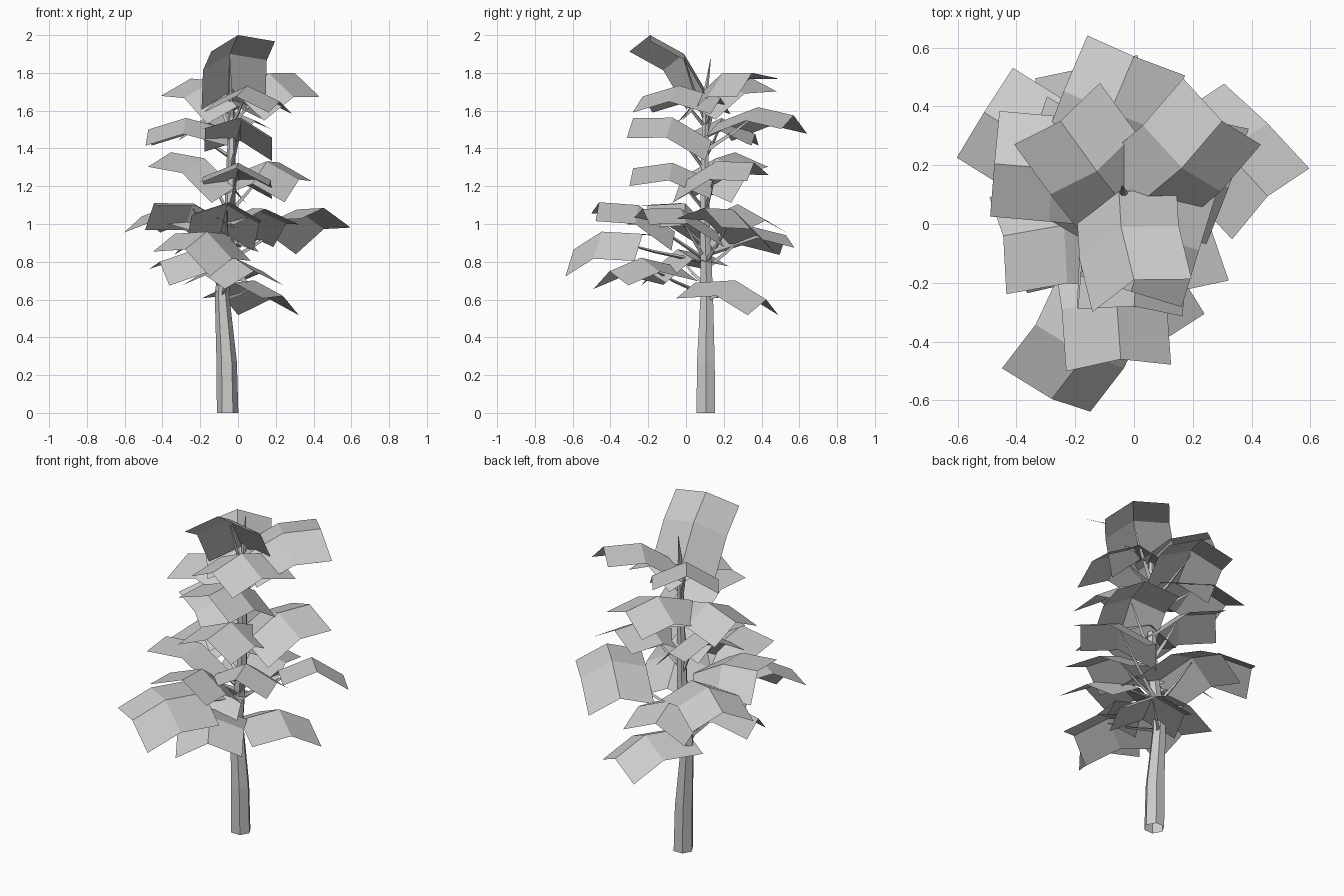
import bpy
import bmesh
from math import radians, cos, sin, pi
from mathutils import Matrix, Vector

default_cube = bpy.data.objects.get("Cube")
if default_cube:
    bpy.data.objects.remove(default_cube, do_unlink=True)

# One plain grey for the whole tree
grey = bpy.data.materials.new("plain_grey")
grey.use_nodes = True
colour = (0.6, 0.6, 0.6, 1.0)
grey.diffuse_color = colour
grey.node_tree.nodes["Principled BSDF"].inputs["Base Color"].default_value = colour


def finish(name, bm):
    """Turn a bmesh into a flat shaded object in the scene."""
    mesh = bpy.data.meshes.new(name)
    bm.to_mesh(mesh)
    bm.free()
    mesh.materials.append(grey)
    obj = bpy.data.objects.new(name, mesh)
    bpy.context.collection.objects.link(obj)
    return obj


def tube(name, path, sides):
    """Loft a tapered tube, open at the foot, through (centre, radius) pairs."""
    bm = bmesh.new()
    rings = []
    for i, (centre, radius) in enumerate(path):
        before = Vector(path[max(i - 1, 0)][0])
        after = Vector(path[min(i + 1, len(path) - 1)][0])
        # Nearly vertical tubes keep level rings, twigs turn with their path
        direction = (after - before).normalized()
        if direction.z > 0.95:
            turn = Matrix.Identity(3)
        else:
            turn = direction.to_track_quat("Z", "Y").to_matrix()
        ring = []
        for k in range(sides):
            angle = 2 * pi * k / sides
            offset = Vector((cos(angle), sin(angle), 0)) * radius
            ring.append(bm.verts.new(Vector(centre) + turn @ offset))
        rings.append(ring)
    for low, high in zip(rings, rings[1:]):
        for k in range(sides):
            n = (k + 1) % sides
            bm.faces.new((low[k], low[n], high[n], high[k]))
    bm.faces.new(rings[-1])
    return finish(name, bm)


# Trunk: six sided, gently bent, ending in a spike
trunk_path = [
    ((-0.055, 0.105, 0), 0.057),
    ((-0.06, 0.105, 0.27), 0.054),
    ((-0.085, 0.11, 0.63), 0.038),
    ((-0.045, 0.1, 1.0), 0.03),
    ((-0.035, 0.1, 1.4), 0.022),
    ((-0.035, 0.105, 1.7), 0.014),
    ((-0.04, 0.13, 1.87), 0.002),
]
tube("trunk", trunk_path, 6)


def trunk_point(height):
    """Centre of the trunk at a height."""
    for (a, _), (b, _) in zip(trunk_path, trunk_path[1:]):
        if height <= b[2]:
            return Vector(a).lerp(Vector(b), (height - a[2]) / (b[2] - a[2]))
    return Vector(trunk_path[-1][0])


# Leaf shape: a bent ridge with a drooping wing on each side
bend = radians(16)
tip = Vector((0, 0, 0))
middle = tip + Vector((-cos(bend), 0, sin(bend))) * 0.21
base = middle + Vector((-cos(bend), 0, -sin(bend))) * 0.24
wing_width, wing_droop = 0.18, -0.085


def leaf(name, position, yaw, pitch, roll):
    """Fold a leaf of four quads and join it to the trunk with a twig."""
    place = (
        Matrix.Translation(position)
        @ Matrix.Rotation(radians(yaw), 4, "Z")
        @ Matrix.Rotation(radians(-pitch), 4, "Y")
        @ Matrix.Rotation(radians(roll), 4, "X")
    )
    bm = bmesh.new()
    rows = []
    for ridge in (base, middle, tip):
        right = ridge + Vector((0, -wing_width, wing_droop))
        left = ridge + Vector((0, wing_width, wing_droop))
        rows.append([bm.verts.new(place @ p) for p in (right, ridge, left)])
    for inner, outer in zip(rows, rows[1:]):
        for k in range(2):
            bm.faces.new((inner[k], outer[k], outer[k + 1], inner[k + 1]))
    finish(name + "_leaf", bm)

    # Thin twig that rises from the trunk under the leaf
    below = Vector((0, 0, -0.03))
    end = place @ middle + below
    joint = place @ base + below
    start = trunk_point(max(0.6, min(joint.z, end.z) - 0.12))
    elbow = start.lerp(end, 0.5) + below * 0.3
    tube(name + "_twig", [(start, 0.013), (elbow, 0.009), (end, 0.003)], 3)


# Leaves: tip position, then yaw, pitch and roll in degrees
upper_leaves = {
    "crown": ((0, -0.19, 2.0), 280, 44, 12),
    "top_back_right": ((-0.25, 0.35, 1.77), 127, 19, -4),
    "top_back_left": ((0.3, 0.35, 1.8), 45, 16, 16),
    "top_front": ((-0.01, -0.23, 1.675), 253, 0, 0),
    "high_back": ((0, 0.57, 1.575), 68, 4, -4),
    "high_front": ((0, -0.28, 1.56), 268, 15, -8),
    "high_right": ((-0.475, 0.205, 1.5), 175, -1, 0),
    "centre_back_right": ((-0.355, 0.26, 1.38), 150, 25, 0),
    "centre_back_left": ((0.22, 0.36, 1.325), 70, 14, 5),
    "centre_front": ((-0.01, -0.28, 1.295), 268, 8, -3),
}
lower_leaves = {
    "middle_back": ((-0.17, 0.53, 0.94), 103, 2, -6),
    "middle_front": ((-0.045, -0.46, 1.115), 276, 20, -7),
    "middle_right": ((-0.445, -0.04, 1.11), 184, 15, 22),
    "middle_left": ((0.145, -0.23, 1.08), 289, 15, 0),
    "wide_left": ((0.455, 0.095, 1.085), 315, 18, -8),
    "wide_back_right": ((-0.51, 0.38, 1.04), 148, -2, 0),
    "wide_front_right": ((-0.28, -0.595, 0.865), 239, -12, -22),
    "low_right": ((-0.415, -0.09, 0.8), 197, -3, -14),
    "low_front_left": ((0.085, -0.405, 0.75), 301, -4, 3),
    "low_back_left": ((0.17, 0.425, 0.6), 63, -13, 0),
}
for group in (upper_leaves, lower_leaves):
    for name, (position, yaw, pitch, roll) in group.items():
        leaf(name, position, yaw, pitch, roll)
